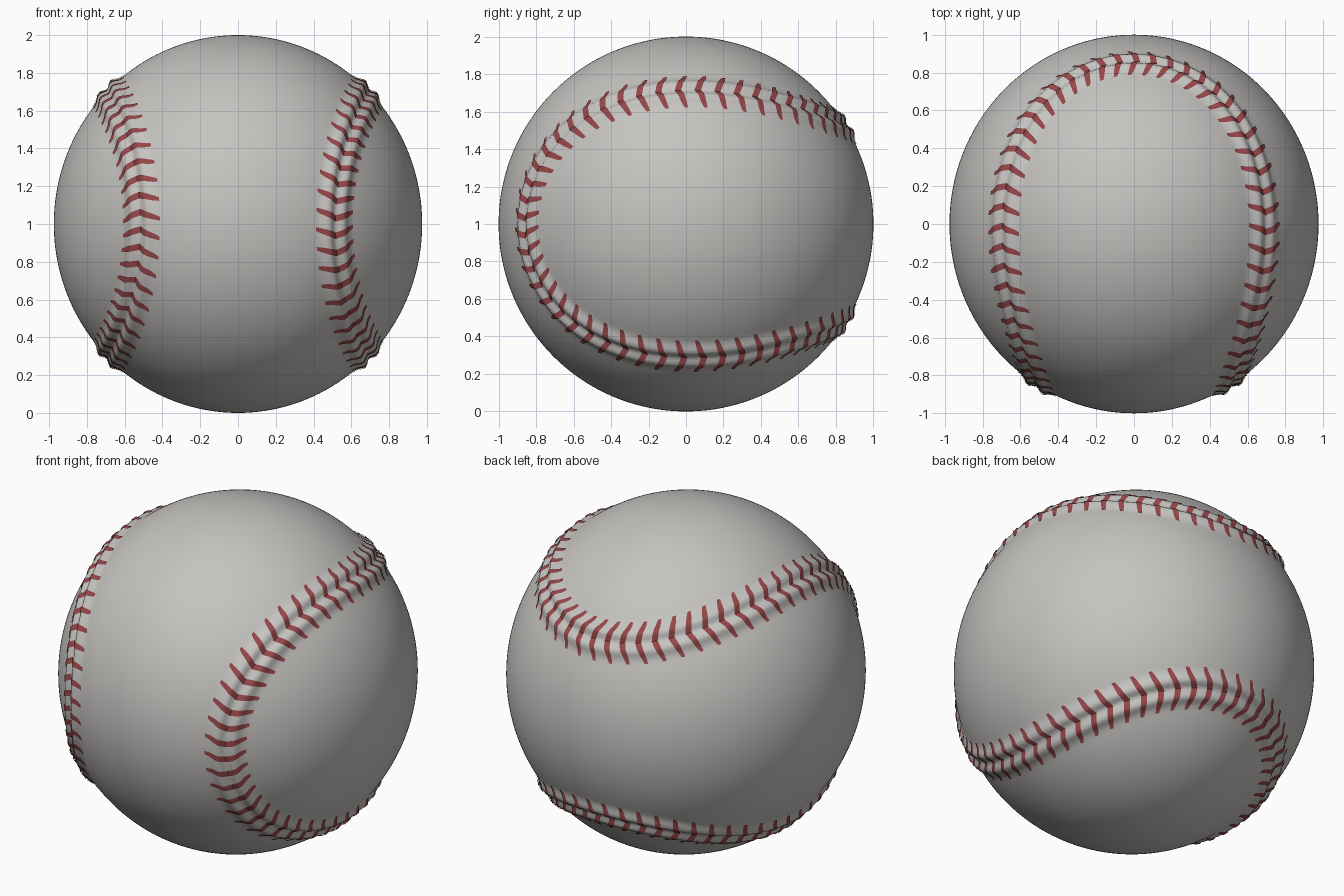
import bpy, bmesh, math
from mathutils import Vector
from mathutils.kdtree import KDTree

if "Cube" in bpy.data.objects:
    bpy.data.objects.remove(bpy.data.objects["Cube"])

A, B = 0.7625, 0.2375         # seam curve shape (A + B = 1 keeps it on the unit sphere)
X_SCALE = 0.975               # ball is slightly narrow in x
STITCHES = 102
SAMPLES = 3000


def seam(t):
    return Vector((A * math.cos(t) - B * math.cos(3 * t),
                   -2 * math.sqrt(A * B) * math.cos(2 * t),
                   A * math.sin(t) + B * math.sin(3 * t)))


def bump(d):
    # two raised welts with a groove between them
    return 0.024 * math.exp(-((abs(d) - 0.045) / 0.034) ** 2)


def place(direction, height):
    p = direction.normalized() * (1 + height)
    return Vector((p.x * X_SCALE, p.y, p.z + 1))


def material(name, color):
    m = bpy.data.materials.new(name)
    m.diffuse_color = (*color, 1)
    m.use_nodes = True
    m.node_tree.nodes["Principled BSDF"].inputs["Base Color"].default_value = m.diffuse_color
    return m


def finish(bm, name, mat):
    for f in bm.faces:
        f.smooth = True
    me = bpy.data.meshes.new(name)
    bm.to_mesh(me)
    bm.free()
    me.materials.append(mat)
    ob = bpy.data.objects.new(name, me)
    bpy.context.collection.objects.link(ob)
    return ob


leather = material("grey white leather", (0.56, 0.55, 0.53))
thread = material("red thread", (0.30, 0.06, 0.065))

# leather ball with the raised seam pushed out along the curve
tree = KDTree(SAMPLES)
for i in range(SAMPLES):
    tree.insert(seam(2 * math.pi * i / SAMPLES), i)
tree.balance()
bm = bmesh.new()
bmesh.ops.create_icosphere(bm, subdivisions=7, radius=1)
for v in bm.verts:
    p = v.co.normalized()
    d = tree.find(p)[2]
    v.co = place(p, bump(d))
finish(bm, "ball_cover", leather)

# chevron stitches, laid as thin strips over the welts
bm = bmesh.new()
SEG = 10
LENGTH, LEAN = 0.118, 0.042
for k in range(STITCHES):
    t = 2 * math.pi * (k + 0.5) / STITCHES
    c = seam(t)
    tangent = (seam(t + 0.001) - seam(t - 0.001)).normalized()
    side = c.cross(tangent).normalized()
    for sign in (-1, 1):
        rows = []
        for j in range(SEG + 1):
            u = j / SEG
            d = LENGTH * u
            half = 0.017 * (1 - 0.45 * u ** 3)
            row = []
            for w in (-1, 0, 1):
                p = c + side * (sign * d) + tangent * (LEAN * (u - 0.4) + w * half)
                row.append(bm.verts.new(place(p, bump(d) + 0.005)))
            rows.append(row)
        for r0, r1 in zip(rows, rows[1:]):
            for w in range(2):
                quad = [r0[w], r1[w], r1[w + 1], r0[w + 1]]
                bm.faces.new(quad if sign < 0 else quad[::-1])
bm.normal_update()
for f in bm.faces:
    if f.normal.dot(f.calc_center_median() - Vector((0, 0, 1))) < 0:
        f.normal_flip()
finish(bm, "seam_stitches", thread)
